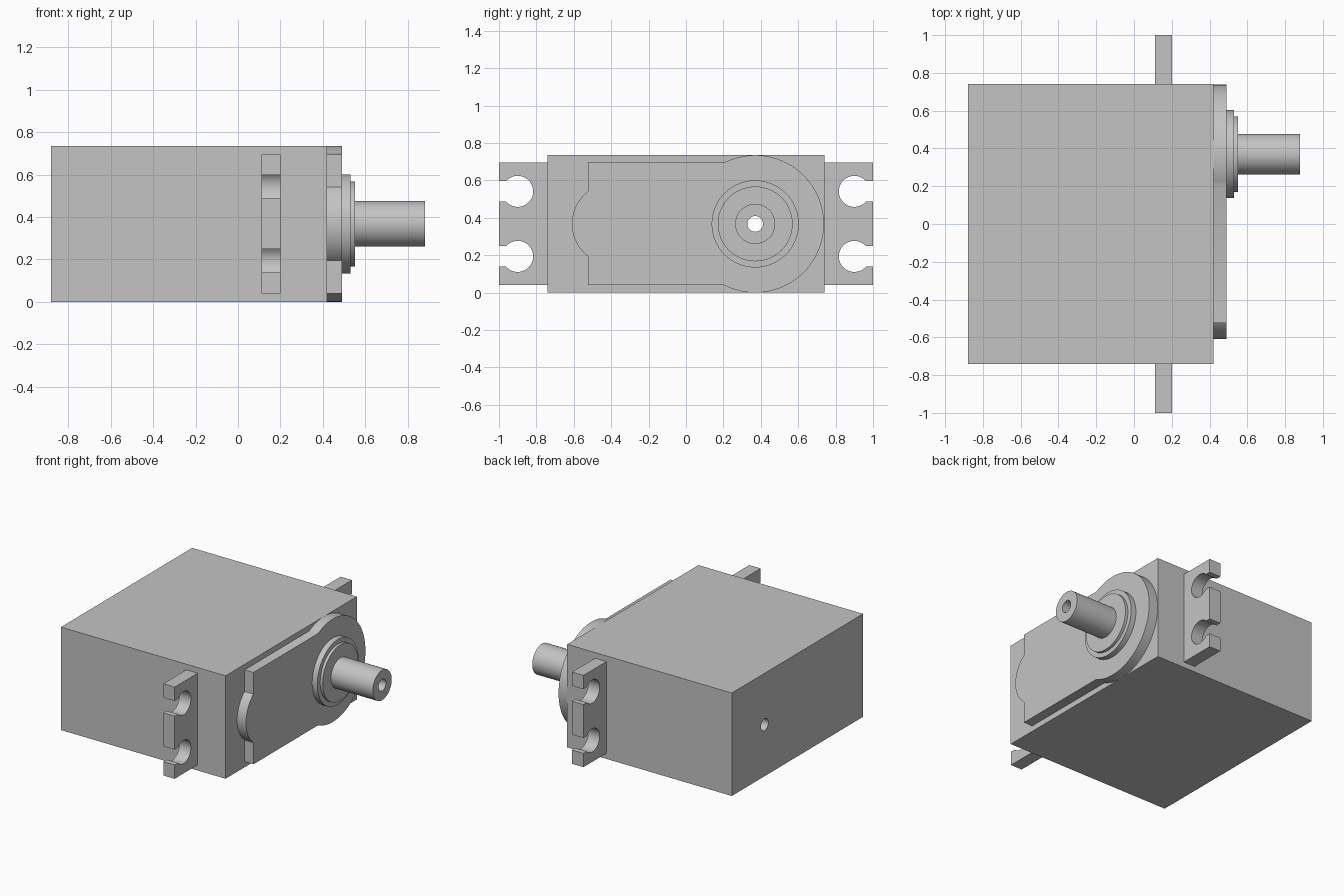
import bpy
import bmesh
from math import sin, cos, pi, asin, atan2, sqrt, radians
from mathutils import Vector

cube = bpy.data.objects.get("Cube")
if cube:
    bpy.data.objects.remove(cube, do_unlink=True)

# Material
grey = bpy.data.materials.new("light grey")
grey.use_nodes = True
COLOUR = (0.55, 0.55, 0.55, 1)
grey.diffuse_color = COLOUR
grey.node_tree.nodes["Principled BSDF"].inputs["Base Color"].default_value = COLOUR

# Shared sizes
HALF_Y, HEIGHT = 0.74, 0.735
MID_Z = HEIGHT / 2
AXIS = (0.37, MID_Z)      # shaft axis in y, z
BORE = 0.042
LOW, HIGH = 0.04, HEIGHT - 0.04


def arc(centre, radius, start, end, steps):
    """Points on an arc in the y-z plane, both ends included."""
    return [(centre[0] + radius * cos(start + (end - start) * i / steps),
             centre[1] + radius * sin(start + (end - start) * i / steps))
            for i in range(steps + 1)]


def circle(centre, radius, steps=64):
    return arc(centre, radius, 0, 2 * pi, steps)[:-1]


def prism(name, outline, x0, x1, bored=True):
    """Extrude a y-z outline along x, with the shaft bore through it."""
    bm = bmesh.new()
    loops = [outline] + ([circle(AXIS, BORE, 32)] if bored else [])
    edges = []
    for loop in loops:
        verts = [bm.verts.new((x0, y, z)) for y, z in loop]
        edges += [bm.edges.new((a, b)) for a, b in zip(verts, verts[1:] + verts[:1])]
    bmesh.ops.triangle_fill(bm, edges=edges, use_beauty=True, normal=Vector((1, 0, 0)))
    grown = bmesh.ops.extrude_face_region(bm, geom=bm.faces[:], use_keep_orig=True)
    moved = [v for v in grown["geom"] if isinstance(v, bmesh.types.BMVert)]
    bmesh.ops.translate(bm, verts=moved, vec=(x1 - x0, 0, 0))
    bmesh.ops.recalc_face_normals(bm, faces=bm.faces[:])
    mesh = bpy.data.meshes.new(name)
    bm.to_mesh(mesh)
    bm.free()
    mesh.materials.append(grey)
    obj = bpy.data.objects.new(name, mesh)
    bpy.context.collection.objects.link(obj)
    bpy.ops.object.select_all(action="DESELECT")
    obj.select_set(True)
    bpy.context.view_layer.objects.active = obj
    bpy.ops.object.shade_smooth_by_angle(angle=radians(30))
    return obj


# Main case
prism("case", [(-HALF_Y, 0), (HALF_Y, 0), (HALF_Y, HEIGHT), (-HALF_Y, HEIGHT)], -0.88, 0.42)

# Gear cover: large round end, straight sides, shallow bulge at the other end
big = MID_Z
sweep = pi - asin((HIGH - MID_Z) / big)
shoulder, half_chord, sag = -0.525, 0.173, 0.085
bulge = (half_chord ** 2 + sag ** 2) / (2 * sag)
bulge_centre = (shoulder - sag + bulge, MID_Z)
spread = asin(half_chord / bulge)
cover = arc(AXIS, big, -sweep, sweep, 56)
cover += [(shoulder, HIGH)]
cover += arc(bulge_centre, bulge, pi - spread, pi + spread, 20)
cover += [(shoulder, LOW)]
prism("gear_cover", cover, 0.42, 0.49)

# Stepped bearing collar and output shaft
for name, radius, x0, x1 in (("bearing_collar", 0.233, 0.49, 0.53),
                             ("bearing_rim", 0.2, 0.53, 0.55),
                             ("output_shaft", 0.107, 0.55, 0.88)):
    prism(name, circle(AXIS, radius), x0, x1)

# Mounting ears with open keyhole slots
hole, slot = 0.083, 0.055
opening = asin(slot / hole)
for side, name in ((1, "back_ear"), (-1, "front_ear")):
    ear = [(HALF_Y, HIGH), (HALF_Y, LOW), (1, LOW)]
    for z in (MID_Z - 0.174, MID_Z + 0.174):
        ear += [(1, z - slot)]
        ear += arc((0.9, z), hole, 2 * pi - opening, opening, 32)
        ear += [(1, z + slot)]
    ear += [(1, HIGH)]
    prism(name, [(side * y, z) for y, z in ear], 0.11, 0.2, bored=False)
